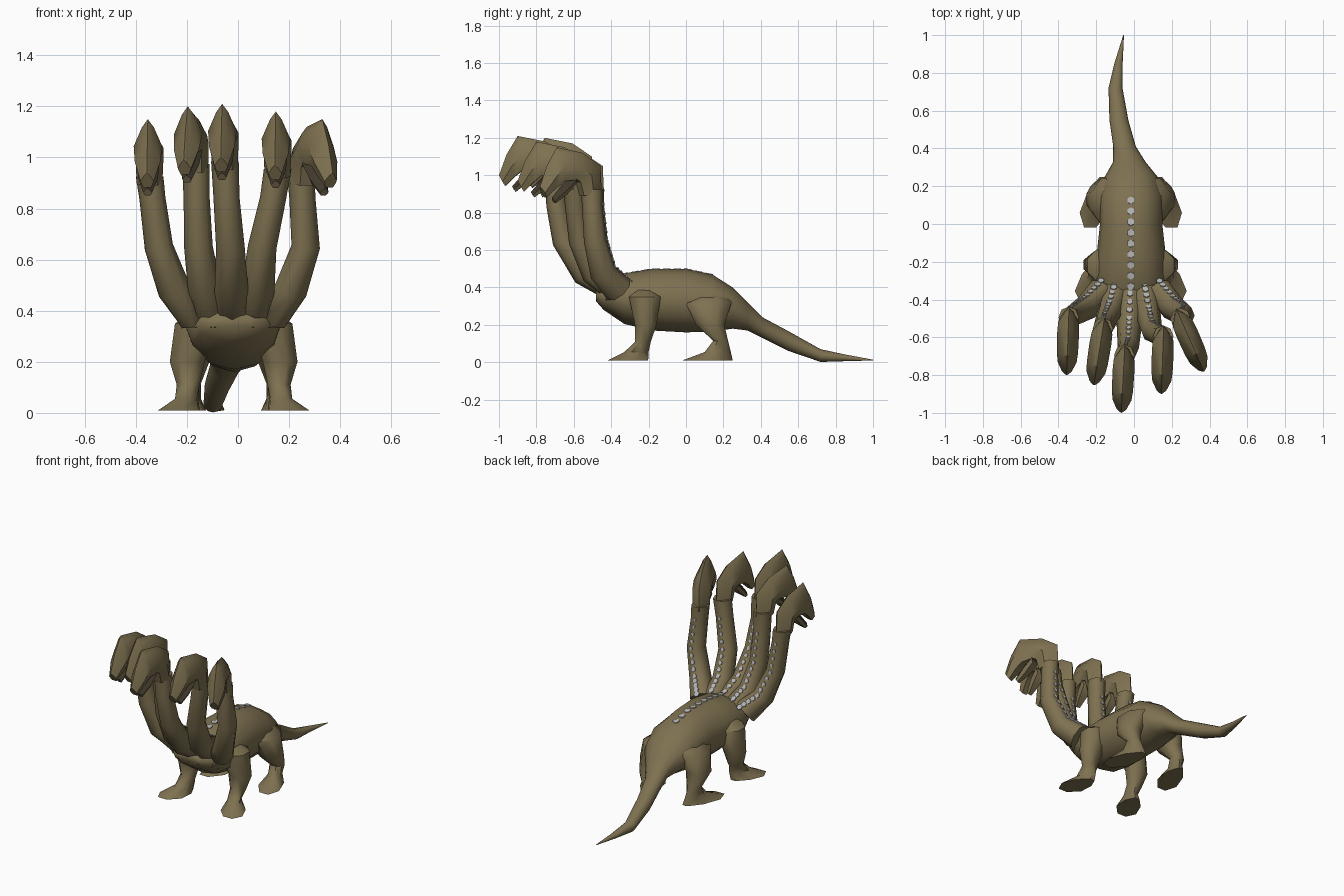
import bpy, bmesh, math
from mathutils import Vector, Matrix

if "Cube" in bpy.data.objects:
    bpy.data.objects.remove(bpy.data.objects["Cube"])

CX = -0.017  # body centre line


def material(name, rgb):
    m = bpy.data.materials.new(name)
    m.diffuse_color = (*rgb, 1)
    m.use_nodes = True
    m.node_tree.nodes["Principled BSDF"].inputs["Base Color"].default_value = m.diffuse_color
    return m


HIDE = material("olive_hide", (0.21, 0.166, 0.082))
BONE = material("grey_bone", (0.46, 0.46, 0.47))
DARK = material("dark_mouth", (0.05, 0.04, 0.025))


def finish(bm, name, mats, angle=40):
    bmesh.ops.recalc_face_normals(bm, faces=bm.faces)
    me = bpy.data.meshes.new(name)
    bm.to_mesh(me)
    bm.free()
    for m in mats:
        me.materials.append(m)
    ob = bpy.data.objects.new(name, me)
    bpy.context.collection.objects.link(ob)
    bpy.ops.object.select_all(action='DESELECT')
    ob.select_set(True)
    bpy.context.view_layer.objects.active = ob
    bpy.ops.object.shade_smooth_by_angle(angle=math.radians(angle))
    return ob


def loft(name, rings, angle=40, mats=(HIDE,)):
    """Skin a list of equal-length point rings and cap both ends."""
    bm = bmesh.new()
    vs = [[bm.verts.new(p) for p in r] for r in rings]
    n = len(vs[0])
    for a, b in zip(vs, vs[1:]):
        for i in range(n):
            j = (i + 1) % n
            bm.faces.new((a[i], a[j], b[j], b[i]))
    bm.faces.new(vs[0])
    bm.faces.new(vs[-1])
    return finish(bm, name, mats, angle)


def oval(c, u, v, n):
    return [Vector(c) + u * math.cos(2 * math.pi * i / n) + v * math.sin(2 * math.pi * i / n)
            for i in range(n)]


# Body and tail: y, centre x, top, bottom, half width
sections = [
    (-0.48, -.02, .38, .325, .08), (-0.44, -.02, .41, .28, .14),
    (-0.33, -.02, .475, .205, .185), (-0.18, -.015, .50, .17, .185),
    (0.00, -.015, .50, .16, .165), (0.14, -.015, .47, .165, .17),
    (0.25, -.015, .40, .18, .14), (0.33, -.025, .32, .17, .085),
    (0.41, -.05, .24, .13, .06), (0.55, -.08, .165, .06, .05),
    (0.72, -.098, .07, .002, .037), (0.85, -.082, .042, .006, .022),
    (1.00, -.055, .014, .010, .002)]
loft("body_and_tail", [
    oval((x, y, (t + b) / 2), Vector((w, 0, 0)), Vector((0, 0, (t - b) / 2)), 12)
    for y, x, t, b, w in sections], 60)


# Legs: x, y, z, half width, half depth (right side, mirrored to the left)
fore = [(.08, -.23, .41, .05, .06), (.145, -.22, .35, .085, .085), (.182, -.215, .2, .068, .058),
        (.178, -.23, .11, .045, .042), (.18, -.265, .055, .043, .065),
        (.207, -.31, .01, .078, .108)]
hind = [(.06, .13, .38, .05, .08), (.12, .12, .32, .085, .125), (.165, .13, .2, .07, .075),
        (.17, .185, .115, .042, .04), (.17, .17, .055, .043, .07),
        (.182, .115, .01, .075, .135)]
for label, leg in (("front", fore), ("hind", hind)):
    for side, s in (("right", 1), ("left", -1)):
        rings = []
        for x, y, z, hx, hy in leg:
            ring = []
            for i in range(8):
                a = 2 * math.pi * (i + .5) / 8
                dx, dy = hx * 1.08 * math.cos(a), hy * 1.08 * math.sin(a)
                if z < .06:  # narrow heel, toes turned outward
                    dx = dx * (1 - .5 * max(0, math.sin(a))) - .25 * dy
                ring.append((CX + s * (x + dx), y + dy, z))
            rings.append(ring)
        loft(f"{label}_leg_{side}", rings, angle=50)


def plates(name, spots):
    """Flat six-sided scales lying along a ridge: position, normal, radius."""
    bm = bmesh.new()
    for p, nrm, r in spots:
        m = Matrix.Translation(p) @ Vector(nrm).to_track_quat('Z', 'Y').to_matrix().to_4x4()
        bmesh.ops.create_cone(bm, cap_ends=True, segments=6, radius1=r, radius2=r * .96,
                              depth=.005, matrix=m)
    finish(bm, name, [BONE], 20)


# scales down the middle of the back
spots = []
for i in range(9):
    y = .125 - .057 * i
    slope = .2 if y > 0 else (-.17 if y < -.18 else 0)
    z = .50 - .03 * max(0, y) / .14 - .025 * max(0, -.18 - y) / .15
    spots.append((Vector((CX, y, z)), (0, slope, 1), .021))
plates("back_scales", spots)


# Heads: top and bottom points (forward, height from crest) and half width
skull = [(-.262, -.25, -.14, -.26, .05), (-.255, -.10, -.12, -.19, .055),
         (-.15, -.03, -.10, -.18, .058), (0, 0, -.03, -.19, .056),
         (.06, -.10, .01, -.22, .05), (.10, -.21, .065, -.27, .026)]
jaw = [(-.10, -.14, -.10, -.20, .042), (-.03, -.20, -.05, -.255, .038),
       (.03, -.27, .01, -.30, .018)]
OUTLINE = [(0, 0), (.42, .17), (1, .56), (.62, .96), (-.62, .96), (-1, .56), (-.42, .17)]


def head_rings(data, crest, yaw):
    turn = Matrix.Translation(crest) @ Matrix.Rotation(yaw, 4, 'Z')
    rings = []
    for f0, v0, f1, v1, w in data:
        top, bot = Vector((0, -f0, v0)), Vector((0, -f1, v1))
        rings.append([turn @ (top.lerp(bot, t) + Vector((w * s, 0, 0))) for s, t in OUTLINE])
    return rings, turn


# Necks: base x, mid x, head x of crest, crest y, crest z, yaw in degrees
necks = [("far_left", -.175, -.31, -.353, -.70, 1.15, -2),
         ("left", -.10, -.155, -.197, -.755, 1.20, -9),
         ("middle", -.02, -.03, -.062, -.90, 1.21, -3),
         ("right", .055, .095, .148, -.80, 1.18, -2),
         ("far_right", .135, .265, .33, -.69, 1.15, 24)]
for label, bx, mx, hx, hy, hz, deg in necks:
    yaw = math.radians(deg)
    crest = Vector((hx, hy, hz))
    rings, turn = head_rings(skull, crest, yaw)
    loft(f"head_{label}", rings, angle=45)
    low = loft(f"jaw_{label}", head_rings(jaw, crest, yaw)[0], 45, (HIDE, DARK))
    inward = turn.to_3x3() @ Vector((0, -.6, .6))
    for p in low.data.polygons:  # dark lining inside the mouth
        p.material_index = 1 if p.normal.dot(inward) > .55 else 0

    end = turn @ Vector((0, .205, -.225))
    by = -.36
    dy = end.y - by
    path = [Vector((bx, by, .39)),
            Vector((bx + (mx - bx) * .55, by + dy * .52 - .01, .48)),
            Vector((mx, by + dy * .88, .65)),
            Vector(((mx + end.x) / 2 + (end.x - mx) * .2, by + dy * .99, .84)), end]
    radii = [.075, .066, .056, .051, .054]
    rings, ridge = [], []
    for i, p in enumerate(path):
        t = (path[min(i + 1, 4)] - path[max(i - 1, 0)]).normalized()
        if i == 4:
            t = Vector((0, 0, 1))
        right = (Vector((1, 0, 0)) - t * t.x).normalized()
        back = t.cross(right)
        r = radii[i]
        rings.append(oval(p, right * r, back * r * 1.08, 8))
        ridge.append((p + back * r * 1.08, back))
    # pointed lower end that laps over the chest
    tip = Vector((bx - .1 * (mx - bx), -.42 if abs(bx - CX) > .1 else -.465, .335))
    rings.insert(0, oval(tip, Vector((.01, 0, 0)), Vector((0, .02, 0)), 8))
    loft(f"neck_{label}", rings, 70)

    # scales down the back of the neck
    spots = []
    for (p, a), (q, b) in zip(ridge[:-1], ridge[1:]):
        for k in range(4):
            spots.append((p.lerp(q, k / 4), a.lerp(b, k / 4), .019 - .0006 * len(spots)))
    plates(f"neck_scales_{label}", spots[:13])
